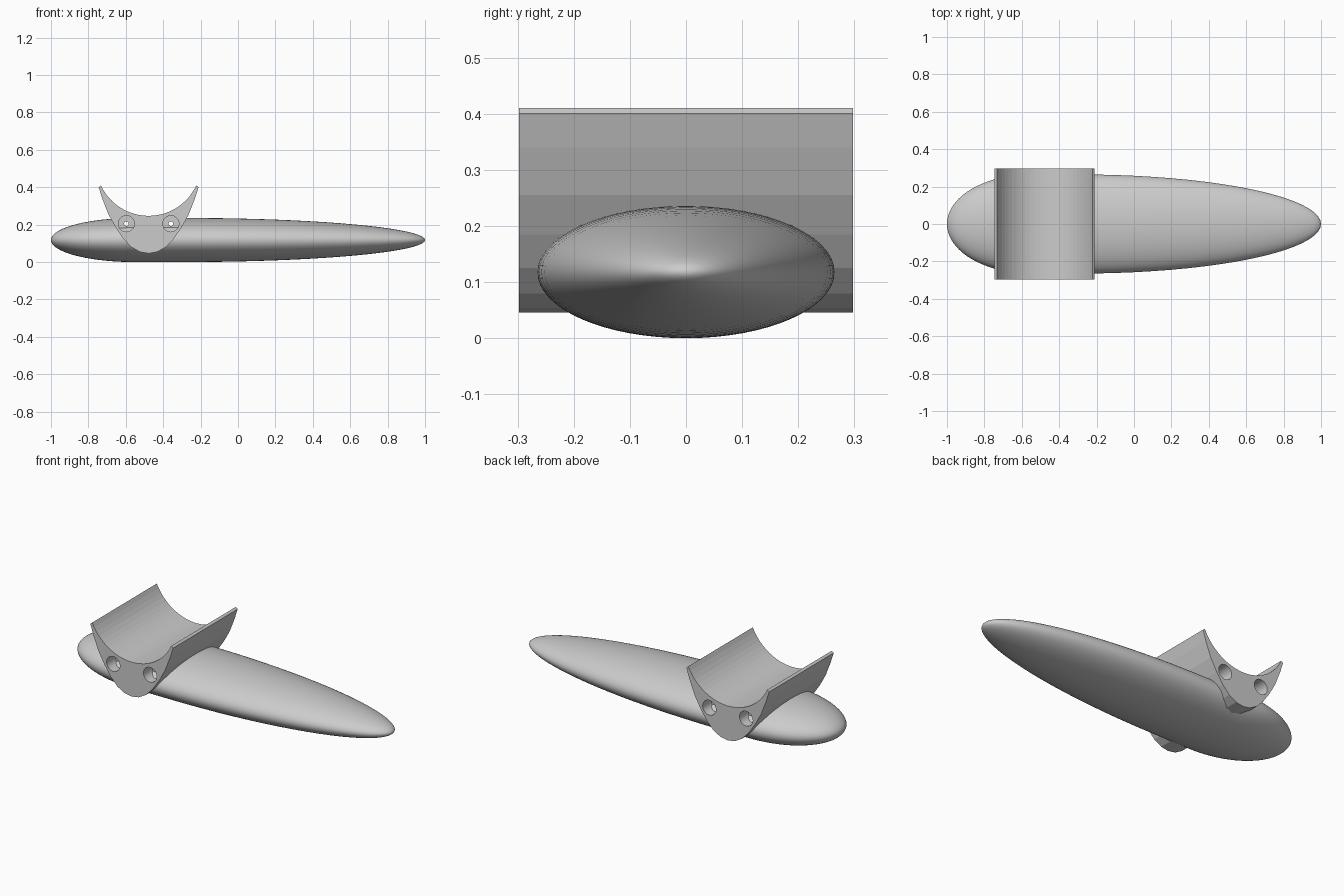
import bpy, bmesh
from math import sin, cos, pi, asin, sqrt, radians

cube = bpy.data.objects.get("Cube")
if cube:
    bpy.data.objects.remove(cube)

grey = bpy.data.materials.new("plain grey")
grey.use_nodes = True
grey.diffuse_color = (0.6, 0.6, 0.6, 1)
grey.node_tree.nodes["Principled BSDF"].inputs["Base Color"].default_value = (0.6, 0.6, 0.6, 1)


def finish(name, bm):
    bmesh.ops.recalc_face_normals(bm, faces=bm.faces)
    mesh = bpy.data.meshes.new(name)
    bm.to_mesh(mesh)
    bm.free()
    mesh.materials.append(grey)
    obj = bpy.data.objects.new(name, mesh)
    bpy.context.collection.objects.link(obj)
    return obj


def cylinder(name, radius, x, y, z, length):
    bpy.ops.mesh.primitive_cylinder_add(vertices=32, radius=radius, depth=length,
                                        location=(x, y, z), rotation=(pi / 2, 0, 0))
    obj = bpy.context.object
    obj.name = name
    obj.data.materials.append(grey)
    obj.hide_render = True
    obj.hide_set(True)
    return obj


def cut(target, cutter):
    mod = target.modifiers.new("cut", "BOOLEAN")
    mod.operation = "DIFFERENCE"
    mod.solver = "EXACT"
    mod.object = cutter


# Float: blunt nose, long tapering tail, elliptical section
NOSE, TAIL, HALF_W, HALF_H = -0.55, -0.3, 0.265, 0.118
SIDES, STEPS = 64, 20
stations = [(NOSE - (1 + NOSE) * cos(a), sin(a))
            for a in (i * pi / 2 / STEPS for i in range(1, STEPS + 1))]
stations += [(TAIL + (1 - TAIL) * sin(a), cos(a))
             for a in (i * pi / 2 / STEPS for i in range(STEPS))]
bm = bmesh.new()
rings = [[bm.verts.new((x, HALF_W * s * cos(2 * pi * k / SIDES),
                        HALF_H + HALF_H * s * sin(2 * pi * k / SIDES)))
          for k in range(SIDES)] for x, s in stations]
for a, b in zip(rings, rings[1:]):
    for k in range(SIDES):
        n = (k + 1) % SIDES
        bm.faces.new((a[k], a[n], b[n], b[k]))
for ring, x in ((rings[0], -1), (rings[-1], 1)):
    tip = bm.verts.new((x, 0, HALF_H))
    for k in range(SIDES):
        bm.faces.new((ring[k], ring[(k + 1) % SIDES], tip))
body = finish("float_body", bm)

# Saddle: round trough on top, faceted keel below
CX, LENGTH = -0.478, 0.298
RADIUS, TROUGH_Z = 0.281, 0.528
half_angle = asin(0.255 / RADIUS)
outline = [(RADIUS * sin(a), TROUGH_Z - RADIUS * cos(a))
           for a in (half_angle * (1 - i / 12) for i in range(25))]
keel = [(0.267, 0.40), (0.248, 0.34), (0.215, 0.255), (0.176, 0.185),
        (0.135, 0.125), (0.092, 0.08), (0.046, 0.054)]
outline += [(-x, z) for x, z in keel] + [(0, 0.046)] + keel[::-1]
bm = bmesh.new()
face = bm.faces.new([bm.verts.new((CX + x, -LENGTH, z)) for x, z in outline])
ext = bmesh.ops.extrude_face_region(bm, geom=[face])
bmesh.ops.translate(bm, vec=(0, 2 * LENGTH, 0),
                    verts=[v for v in ext["geom"] if isinstance(v, bmesh.types.BMVert)])
saddle = finish("saddle", bm)

# Two bolt bores right through, with wide pockets at both ends
for side, label in ((-1, "right"), (1, "left")):
    x = CX + side * 0.119
    bore = cylinder(label + "_bore_cutter", 0.012, x, 0, 0.205, 0.8)
    cut(saddle, bore)
    cut(body, bore)
    for end, where in ((-1, "front"), (1, "back")):
        cut(saddle, cylinder(f"{label}_{where}_pocket_cutter", 0.043,
                             x, end * LENGTH, 0.205, 0.16))

# Smooth float, flat faceted saddle
bpy.ops.object.select_all(action="DESELECT")
body.select_set(True)
bpy.context.view_layer.objects.active = body
bpy.ops.object.shade_smooth_by_angle(angle=radians(40))
